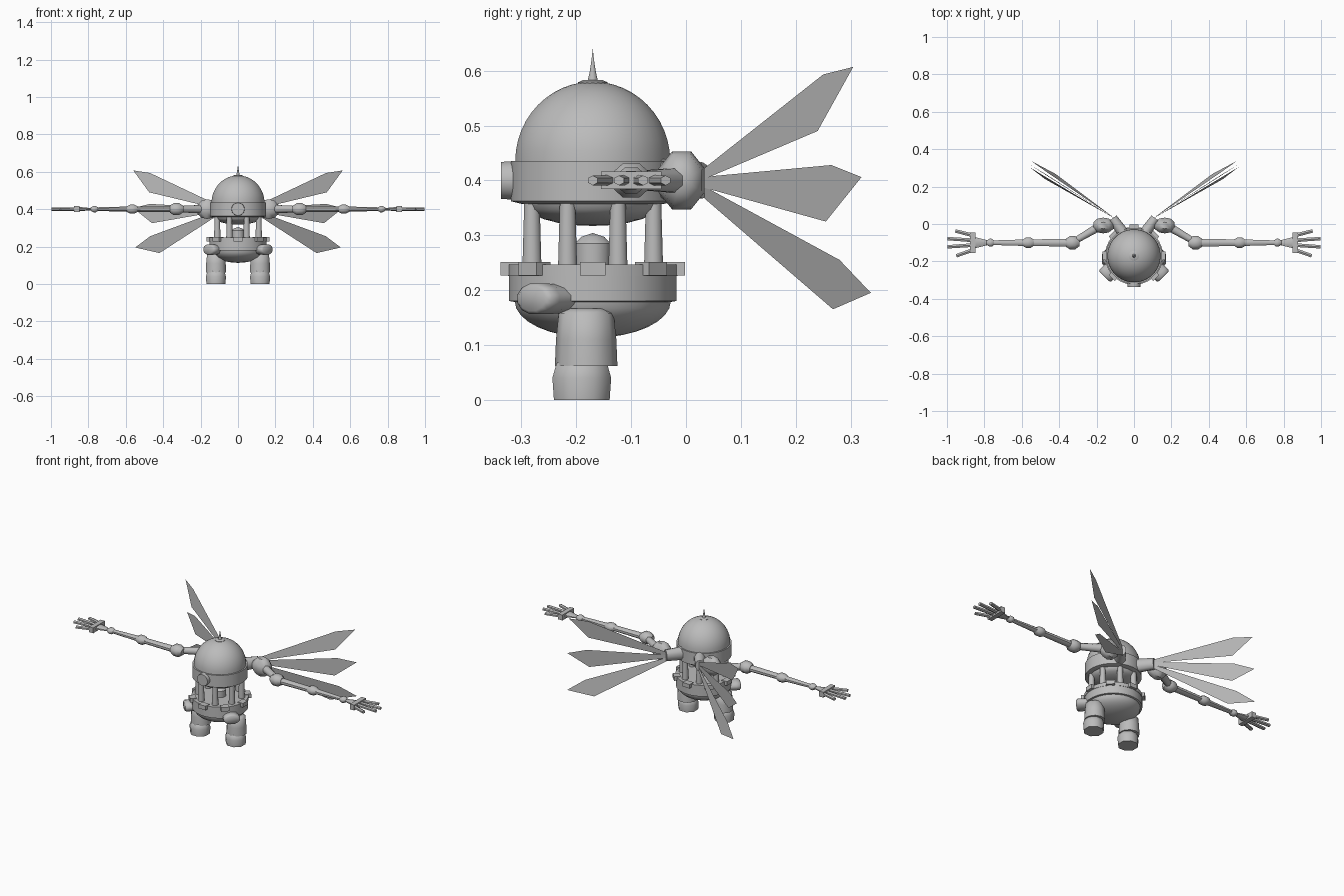
import bpy, bmesh, math
from mathutils import Vector, Matrix

if "Cube" in bpy.data.objects:
    bpy.data.objects.remove(bpy.data.objects["Cube"])

grey = bpy.data.materials.new("plain_grey")
grey.diffuse_color = (0.5, 0.5, 0.5, 1)
grey.use_nodes = True
grey.node_tree.nodes["Principled BSDF"].inputs["Base Color"].default_value = grey.diffuse_color
CY = -0.17  # body axis


def finish(name, bm, smooth=True, angle=35):
    bmesh.ops.recalc_face_normals(bm, faces=bm.faces)
    me = bpy.data.meshes.new(name)
    bm.to_mesh(me)
    bm.free()
    ob = bpy.data.objects.new(name, me)
    bpy.context.collection.objects.link(ob)
    me.materials.append(grey)
    if smooth:
        bpy.ops.object.select_all(action='DESELECT')
        ob.select_set(True)
        bpy.context.view_layer.objects.active = ob
        bpy.ops.object.shade_smooth_by_angle(angle=math.radians(angle))
    return ob


def lathe(name, profile, n=32, centre=(0, CY, 0), axis=(0, 0, 1), squash=(1, 1), angle=35):
    """Revolve (radius, height) points around an axis, closing both ends."""
    bm = bmesh.new()
    rings = []
    for r, h in profile:
        if r < 1e-5:
            rings.append([bm.verts.new((0, 0, h))])
        else:
            rings.append([bm.verts.new((r * squash[0] * math.cos((i + .5) * math.tau / n),
                                        r * squash[1] * math.sin((i + .5) * math.tau / n), h))
                          for i in range(n)])
    for a, b in zip(rings, rings[1:]):
        for i in range(n):
            j = (i + 1) % n
            q = [a[i % len(a)], a[j % len(a)], b[j % len(b)], b[i % len(b)]]
            q = list(dict.fromkeys(q))
            if len(q) > 2:
                bm.faces.new(q)
    for ring in (rings[0], rings[-1]):
        if len(ring) > 2:
            bm.faces.new(ring)
    # local x horizontal, local y upright for sideways axes
    z = Vector(axis).normalized()
    if abs(z.z) > 0.99:
        rot = Matrix.Identity(3)
    else:
        x = Vector((0, 0, 1)).cross(z).normalized()
        rot = Matrix((x, z.cross(x), z)).transposed()
    m = Matrix.Translation(centre) @ rot.to_4x4()
    bmesh.ops.transform(bm, matrix=m, verts=bm.verts)
    return finish(name, bm, True, angle)


def rod(name, p, q, r1, r2, n=8, squash=(1, 1)):
    p, q = Vector(p), Vector(q)
    return lathe(name, [(r1, 0), (r2, (q - p).length)], n, p, q - p, squash, 50)


def box(name, centre, size, turn=0):
    bm = bmesh.new()
    bmesh.ops.create_cube(bm, size=1)
    m = (Matrix.Translation(centre) @ Matrix.Rotation(turn, 4, 'Z')
         @ Matrix.Diagonal((*size, 1)))
    bmesh.ops.transform(bm, matrix=m, verts=bm.verts)
    return finish(name, bm, False)


def arc(r, h, z0, a0, a1, steps):
    out = []
    for i in range(steps + 1):
        a = math.radians(a0 + (a1 - a0) * i / steps)
        out.append((max(0, r * math.cos(a)), z0 + h * math.sin(a)))
    return out


# upper body: dome, band, underside, cap and spire
lathe("head_dome", arc(0.142, 0.145, 0.435, 0, 90, 12))
lathe("head_band", [(0.13, 0.357), (0.15, 0.362), (0.15, 0.435), (0.138, 0.435)])
lathe("head_underside", arc(0.126, 0.041, 0.358, -90, 0, 6))
lathe("spire_cap", [(0.027, 0.574), (0.027, 0.579), (0.018, 0.583)], 16)
lathe("spire", [(0.010, 0.58), (0.006, 0.597), (0.003, 0.615), (0, 0.64)], 12)
rod("front_eye", (0, -0.31, 0.4), (0, -0.337, 0.4), 0.036, 0.034, 20)

# cage of posts with the core inside
for i in range(8):
    a = (i + .5) * math.tau / 8
    x, y = 0.12 * math.cos(a), CY + 0.12 * math.sin(a)
    rod("cage_post", (x, y, 0.24), (x, y, 0.362), 0.018, 0.0145, 12)
lathe("cage_core", [(0.033, 0.235), (0.034, 0.285), (0.022, 0.297), (0, 0.304)], 12)

# lower body: plate, blocks, band and bowl
lathe("cage_plate", [(0.155, 0.226), (0.155, 0.247)])
for i in range(8):
    a = i * math.tau / 8
    box("plate_block", (0.15 * math.cos(a), CY + 0.15 * math.sin(a), 0.239),
        (0.036, 0.046, 0.024), a)
lathe("hip_band", [(0.14, 0.178), (0.153, 0.18), (0.153, 0.227)])
lathe("hip_bowl", arc(0.143, 0.067, 0.18, -90, 0, 8))

for s in (-1, 1):
    # hip pods at the front corners
    d = Vector((0.7 * s, -0.7, 0))
    c = Vector((0.14 * s, -0.262, 0.184))
    lathe("hip_pod", [(0.042, -0.05), (0.046, 0), (0.046, 0.02), (0.036, 0.027)], 12,
          c, d, (1, 0.63), 50)

    # legs
    lathe("thigh", [(0.057, 0.062), (0.055, 0.11), (0.05, 0.158), (0.035, 0.166)], 10,
          (0.118 * s, -0.182, 0), angle=60)
    lathe("foot", [(0.055, 0), (0.058, 0.04), (0.05, 0.066), (0.024, 0.083), (0, 0.086)], 8,
          (0.118 * s, -0.19, 0), angle=60)

    # shoulder and arm
    lathe("shoulder", [(0.025, -0.055), (0.05, -0.03), (0.057, 0), (0.05, 0.03), (0.025, 0.052)], 8,
          (0.165 * s, -0.008, 0.4), (s, 0, 0), (0.8, 1), 50)
    rod("upper_arm_link", (0.18 * s, -0.01, 0.4), (0.32 * s, -0.093, 0.4), 0.025, 0.018)
    lathe("arm_joint", [(0.02, -0.038), (0.038, -0.016), (0.038, 0.014), (0.023, 0.034)], 8,
          (0.33 * s, -0.1, 0.4), (s, 0, 0), (1, 0.9), 50)
    rod("upper_arm", (0.35 * s, -0.1, 0.4), (0.56 * s, -0.1, 0.4), 0.022, 0.019, 8, (1, 0.8))
    lathe("elbow", [(0.016, -0.033), (0.03, -0.012), (0.03, 0.012), (0.016, 0.033)], 8,
          (0.565 * s, -0.1, 0.4), (s, 0, 0), (1, 0.85), 50)
    rod("forearm", (0.58 * s, -0.1, 0.4), (0.76 * s, -0.1, 0.4), 0.019, 0.013, 8, (1, 0.8))
    lathe("wrist", [(0.011, -0.022), (0.023, -0.006), (0.023, 0.006), (0.011, 0.022)], 8,
          (0.767 * s, -0.1, 0.4), (s, 0, 0), (1, 0.8), 50)
    rod("hand_stem", (0.78 * s, -0.1, 0.4), (0.85 * s, -0.1, 0.4), 0.013, 0.032, 8, (1, 0.4))
    box("palm", (0.862 * s, -0.1, 0.4), (0.028, 0.11, 0.032))
    # fingers fan outward
    for y0, x1, y1 in ((-0.06, 0.955, -0.037), (-0.087, 0.997, -0.078),
                       (-0.113, 0.997, -0.122), (-0.14, 0.95, -0.17)):
        rod("finger", (0.865 * s, y0, 0.4), (x1 * s, y1, 0.4), 0.0115, 0.0105, 6, (1, 0.85))

    # wing root and three flat wings
    d = Vector((0.58 * s, 0.81, 0))
    c = Vector((0.085 * s, -0.01, 0.4))
    rod("wing_root", c - d * 0.05, c + d * 0.05, 0.036, 0.03, 10, (0.9, 1.1))
    wings = {
        "upper_wing": ((0.10, 0.028, 0.418), (0.47, 0.25, 0.593), (0.56, 0.305, 0.607),
                       (0.475, 0.24, 0.49), (0.10, 0.028, 0.400)),
        "middle_wing": ((0.10, 0.028, 0.406), (0.47, 0.265, 0.428), (0.56, 0.32, 0.406),
                        (0.46, 0.255, 0.325), (0.10, 0.028, 0.388)),
        "lower_wing": ((0.10, 0.028, 0.392), (0.47, 0.28, 0.255), (0.55, 0.337, 0.195),
                       (0.42, 0.268, 0.165), (0.10, 0.028, 0.372)),
    }
    for name, pts in wings.items():
        bm = bmesh.new()
        bm.faces.new([bm.verts.new((x * s, y, z)) for x, y, z in pts])
        finish(name, bm, False)
